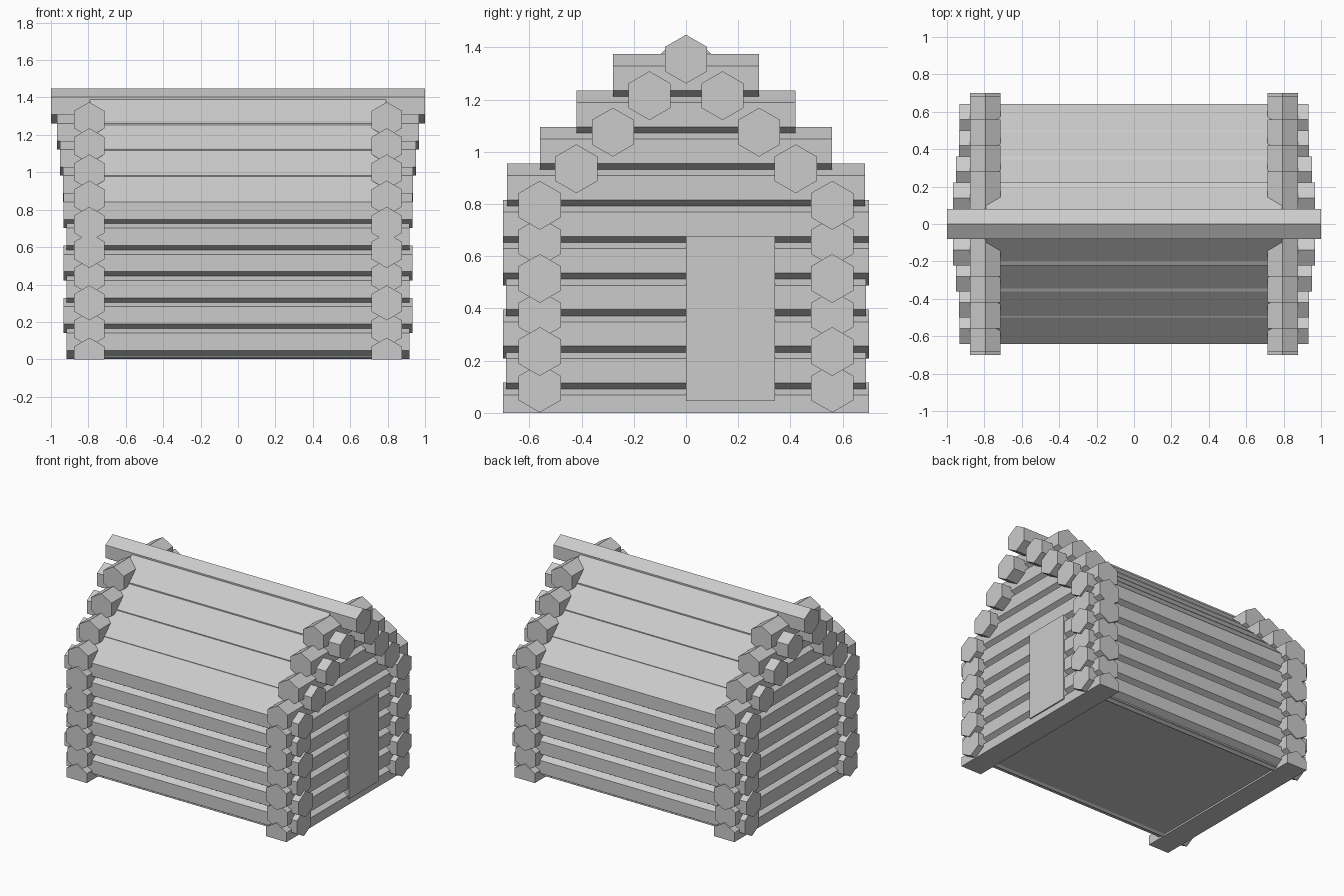
import bpy, bmesh
from math import sin, cos, pi

if "Cube" in bpy.data.objects:
    bpy.data.objects.remove(bpy.data.objects["Cube"])

R = 0.0935       # log radius (pointed top and bottom, flat sides)
STEP = 0.14      # vertical spacing of stacked logs


def prism(name, profile, a, b, axis):
    """Extrude a closed (horizontal, z) profile along 'x' or 'y' from a to b."""
    bm = bmesh.new()
    verts = [bm.verts.new((a, h, z) if axis == 'x' else (h, a, z)) for h, z in profile]
    face = bm.faces.new(verts)
    ext = bmesh.ops.extrude_face_region(bm, geom=[face])
    moved = [g for g in ext['geom'] if isinstance(g, bmesh.types.BMVert)]
    bmesh.ops.translate(bm, verts=moved, vec=(b - a, 0, 0) if axis == 'x' else (0, b - a, 0))
    bmesh.ops.recalc_face_normals(bm, faces=bm.faces[:])
    mesh = bpy.data.meshes.new(name)
    bm.to_mesh(mesh)
    bm.free()
    obj = bpy.data.objects.new(name, mesh)
    bpy.context.collection.objects.link(obj)
    return obj


def log(name, h, z, half, axis):
    """Hexagonal log, its underside trimmed flat at the ground."""
    hexagon = [(h + R * sin(k * pi / 3), max(0, z + R * cos(k * pi / 3))) for k in range(6)]
    return prism(name, hexagon, -half, half, axis)


for s in (-1, 1):
    # long side walls
    for i in range(6):
        log("side_wall_log", s * 0.56, 0.095 + STEP * i, 0.932 if i % 2 else 0.918, 'x')
    # roof logs stepping up to the ridge
    for i, half in enumerate((0.935, 0.952, 0.968)):
        log("roof_log", s * (0.42 - STEP * i), 0.935 + STEP * i, half, 'x')
    # end walls, getting shorter up the gable
    gable = [0.70, 0.69, 0.70, 0.69, 0.70, 0.70, 0.685, 0.56, 0.42, 0.28]
    for i, half in enumerate(gable):
        log("end_wall_log", s * 0.795, 0.022 + STEP * i, half, 'y')

log("ridge_log", 0, 1.355, 1.0, 'x')

# solid core: floor, wall filling and sloping roof planes
half_core = [(0.595, 0.012), (0.595, 0.80), (0.64, 0.842), (0.08, 1.391)]
core = half_core + [(-y, z) for y, z in reversed(half_core)]
prism("cabin_core", core, -0.79, 0.79, 'x')

# door on the right end wall
door = [(0.0, 0.045), (0.34, 0.045), (0.34, 0.675), (0.0, 0.675)]
prism("door", door, 0.79, 0.885, 'x')
